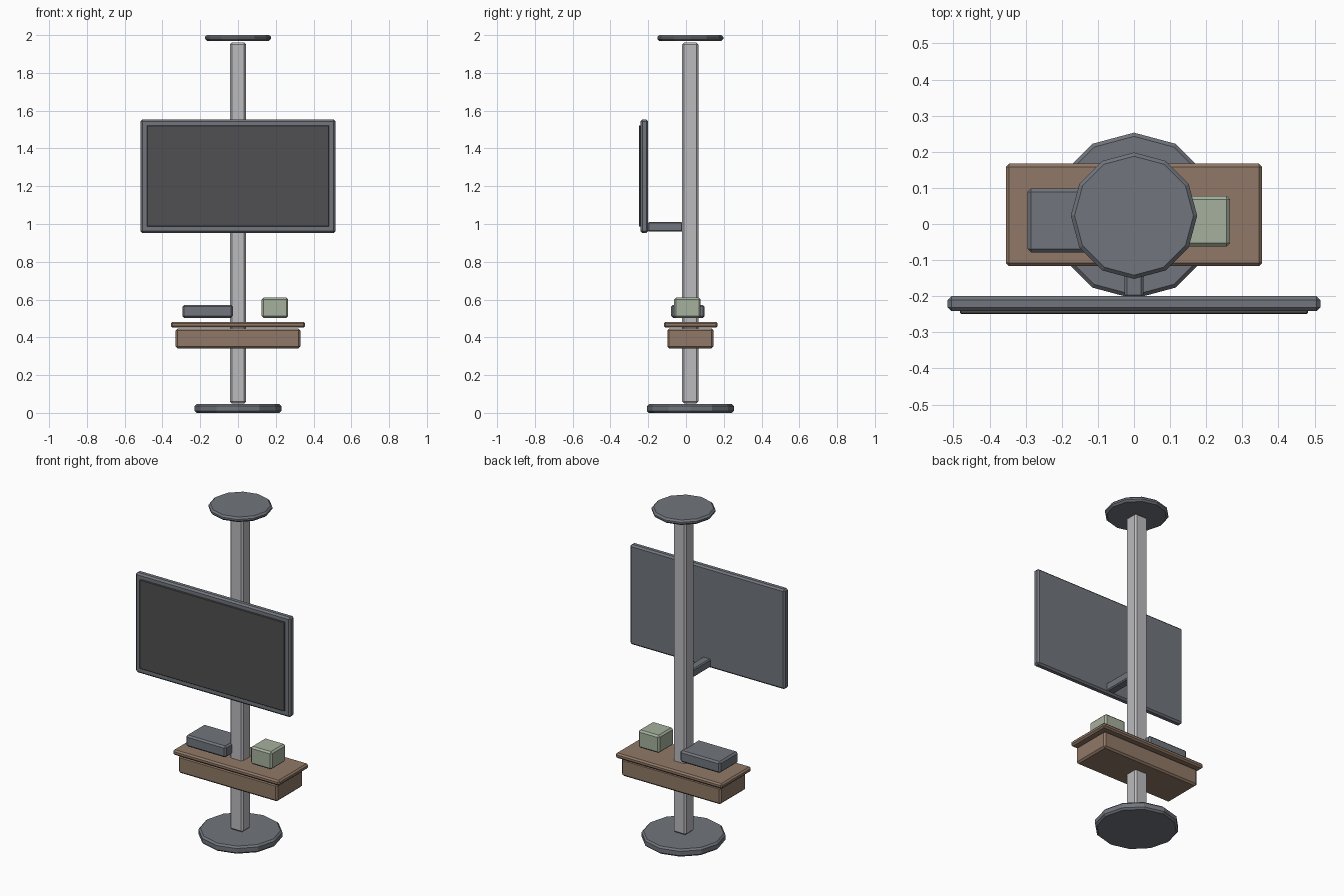
import bpy
from math import radians

if "Cube" in bpy.data.objects:
    bpy.data.objects.remove(bpy.data.objects["Cube"])


def material(name, rgb):
    m = bpy.data.materials.new(name)
    m.diffuse_color = (*rgb, 1)
    m.use_nodes = True
    m.node_tree.nodes["Principled BSDF"].inputs["Base Color"].default_value = m.diffuse_color
    return m


slate = material("slate", (0.165, 0.18, 0.205))
metal = material("metal", (0.5, 0.5, 0.52))
dark = material("dark_screen", (0.08, 0.08, 0.085))
wood = material("wood", (0.28, 0.19, 0.135))
green = material("pale_green", (0.38, 0.44, 0.34))


def finish(name, mat, bevel):
    # Name, colour and single-segment chamfer
    ob = bpy.context.object
    ob.name = ob.data.name = name
    ob.data.materials.append(mat)
    bpy.ops.object.transform_apply(location=False, rotation=True, scale=True)
    if bevel:
        mod = ob.modifiers.new("chamfer", 'BEVEL')
        mod.width = bevel
        mod.segments = 1
        mod.limit_method = 'ANGLE'
        mod.angle_limit = radians(40)
    return ob


def box(name, x, y, z, mat, bevel=0.01):
    # Box from min/max ranges on each axis
    spans = (x, y, z)
    bpy.ops.mesh.primitive_cube_add(size=1, location=[(a + b) / 2 for a, b in spans])
    bpy.context.object.scale = [b - a for a, b in spans]
    return finish(name, mat, bevel)


def disc(name, radius, z, mat):
    # Twelve-sided plate around the pole axis
    bpy.ops.mesh.primitive_cylinder_add(vertices=12, radius=radius, depth=z[1] - z[0],
                                        location=(0, 0.023, (z[0] + z[1]) / 2))
    return finish(name, mat, 0.01)


# Floor-to-ceiling pole with end plates
disc("floor_plate", 0.23, (0, 0.046), slate)
disc("ceiling_plate", 0.175, (1.97, 2.0), slate)
box("pole", (-0.043, 0.043), (-0.02, 0.065), (0.05, 1.96), metal)

# Television on its bracket
box("tv_frame", (-0.516, 0.516), (-0.241, -0.2), (0.952, 1.553), slate)
box("tv_screen", (-0.482, 0.482), (-0.249, -0.238), (0.986, 1.522), dark, 0.003)
box("tv_bracket", (-0.026, 0.026), (-0.202, -0.018), (0.96, 1.01), slate, 0.006)

# Shelf with drawer body
box("shelf_top", (-0.355, 0.355), (-0.117, 0.167), (0.451, 0.482), wood, 0.009)
box("drawer_body", (-0.33, 0.33), (-0.099, 0.145), (0.342, 0.447), wood)

# Devices on the shelf
box("media_box", (-0.295, -0.027), (-0.079, 0.099), (0.503, 0.572), slate)
box("small_box", (0.125, 0.266), (-0.063, 0.078), (0.503, 0.61), green)
